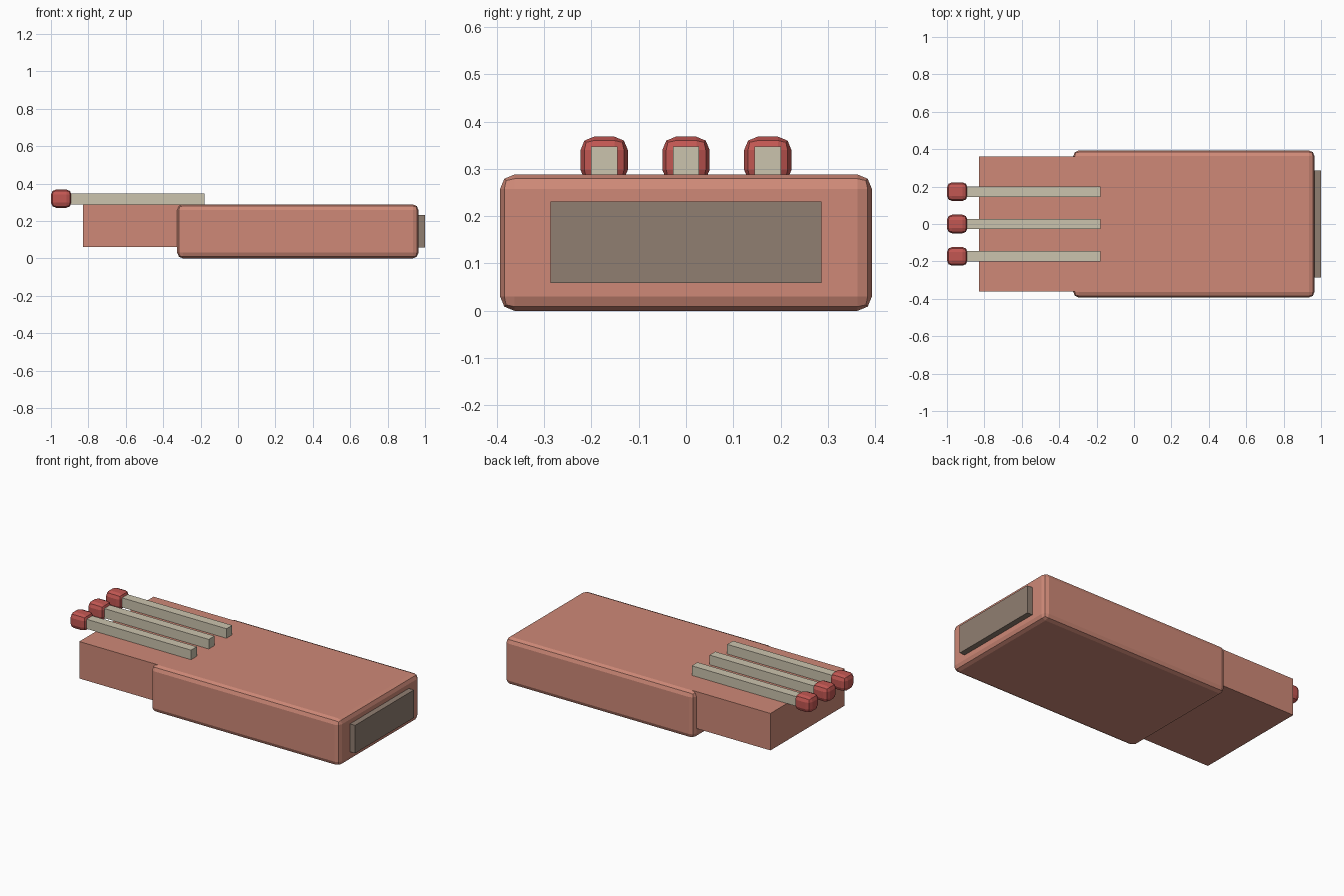
import bpy
import bmesh
from mathutils import Vector

default = bpy.data.objects.get("Cube")
if default:
    bpy.data.objects.remove(default, do_unlink=True)


def material(name, rgb):
    mat = bpy.data.materials.new(name)
    mat.use_nodes = True
    colour = (*rgb, 1)
    mat.diffuse_color = colour
    mat.node_tree.nodes["Principled BSDF"].inputs["Base Color"].default_value = colour
    return mat


def box(name, low, high, mat, bevel=0):
    """Flat-shaded box between two corners, with optional rounded edges."""
    low, high = Vector(low), Vector(high)
    size = high - low
    mesh = bpy.data.meshes.new(name)
    bm = bmesh.new()
    bmesh.ops.create_cube(bm, size=1)
    bmesh.ops.scale(bm, vec=size, verts=bm.verts)
    if bevel:
        bmesh.ops.bevel(bm, geom=bm.edges[:], offset=bevel, segments=2,
                        profile=0.5, affect='EDGES', clamp_overlap=True)
    bm.to_mesh(mesh)
    bm.free()
    mesh.materials.append(mat)
    obj = bpy.data.objects.new(name, mesh)
    obj.location = (low + high) / 2
    bpy.context.collection.objects.link(obj)
    return obj


card = material("terracotta card", (0.62, 0.25, 0.185))
wood = material("pale wood", (0.60, 0.55, 0.42))
red = material("red tip", (0.54, 0.095, 0.085))
grit = material("brown grit", (0.28, 0.21, 0.165))

# Outer sleeve, sliding tray and striking strip
box("sleeve", (-0.325, -0.393, 0), (0.965, 0.393, 0.288), card, 0.03)
box("tray", (-0.83, -0.362, 0.06), (-0.2, 0.362, 0.288), card)
box("striking_strip", (0.93, -0.287, 0.059), (1, 0.287, 0.231), grit)

# Three matches lying on top
for side, y in (("right", -0.173), ("middle", 0), ("left", 0.173)):
    box(f"{side}_match_stick", (-0.92, y - 0.028, 0.288), (-0.18, y + 0.028, 0.347), wood)
    box(f"{side}_match_head", (-1, y - 0.05, 0.27), (-0.89, y + 0.05, 0.368), red, 0.028)
